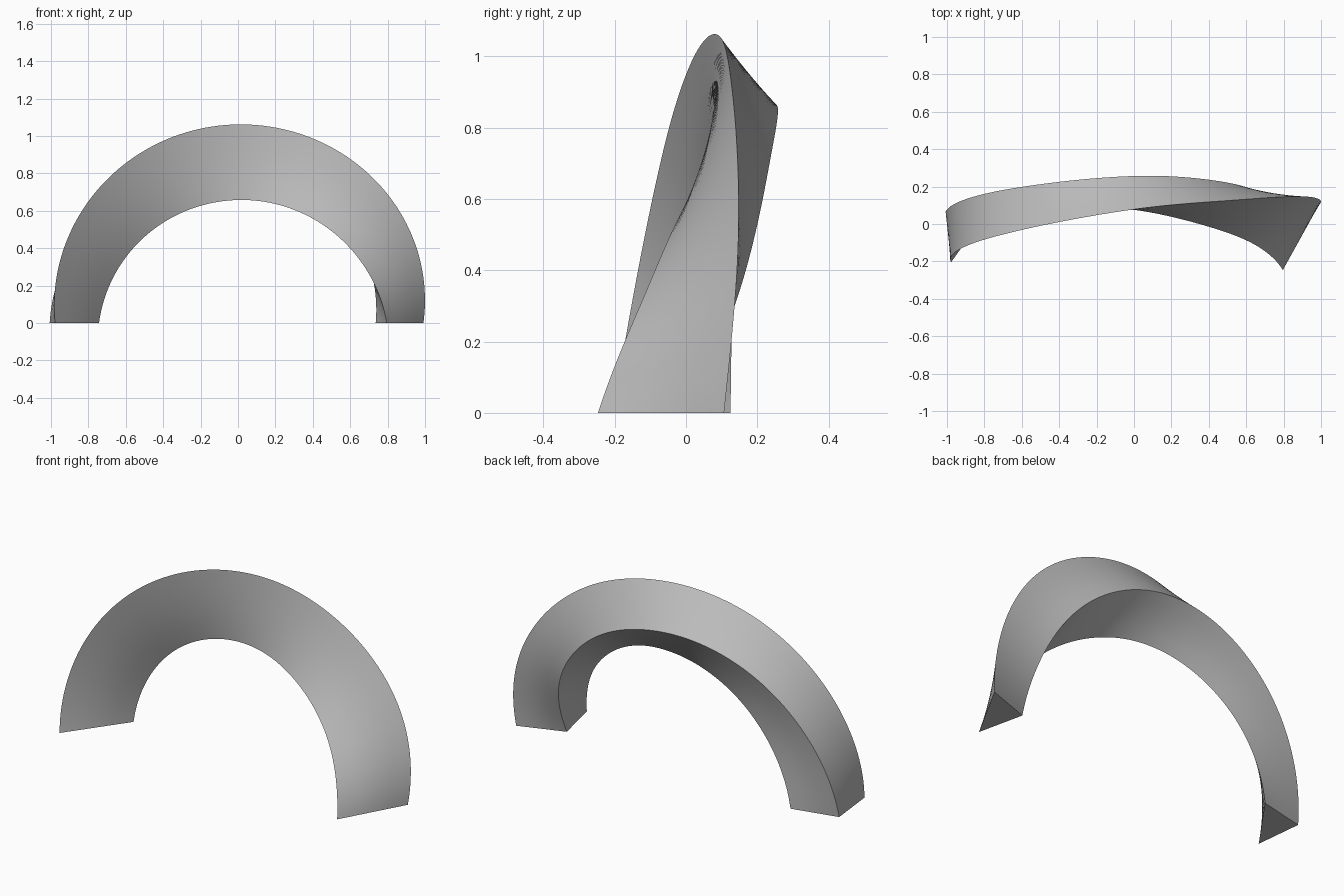
import bpy, bmesh, math
from mathutils import Vector

if "Cube" in bpy.data.objects:
    bpy.data.objects.remove(bpy.data.objects["Cube"])

STEPS = 120      # sections along the arch
ROWS = 4         # subdivisions across each face of the section
HALF = 0.202     # half of the section's long side
DEPTH = 0.18     # height of the section above the long side

# Twist in degrees and sideways offset along the arch, by sweep angle
KEYS = [(0, 61, -0.07), (30, 39, 0.02), (60, 19, 0.063),
        (90, 1, 0.077), (135, -27, 0.028), (180, -54.5, -0.04)]


def key_value(angle, column):
    """Smooth cubic interpolation through the keys."""
    def slope(i):
        a, b = KEYS[max(i - 1, 0)], KEYS[min(i + 1, len(KEYS) - 1)]
        return (b[column] - a[column]) / (b[0] - a[0])
    i = 0
    while i < len(KEYS) - 2 and angle > KEYS[i + 1][0]:
        i += 1
    a, b = KEYS[i], KEYS[i + 1]
    h = b[0] - a[0]
    s = (angle - a[0]) / h
    return ((2*s**3 - 3*s**2 + 1) * a[column] + (s**3 - 2*s**2 + s) * h * slope(i)
            + (3*s**2 - 2*s**3) * b[column] + (s**3 - s**2) * h * slope(i + 1))


def section(angle):
    """Points of the twisted triangular section at a sweep angle."""
    t, twist = math.radians(angle), math.radians(key_value(angle, 1))
    radial = Vector((math.cos(t), 0, max(math.sin(t), 0)))
    centre = Vector((0.0165 + 0.877 * radial.x, key_value(angle, 2), 0.86 * radial.z))
    along = radial * math.cos(twist) + Vector((0, math.sin(twist), 0))
    across = radial * -math.sin(twist) + Vector((0, math.cos(twist), 0))
    corners = [centre + along * HALF, centre - along * HALF, centre + across * DEPTH]
    return [corners[k].lerp(corners[(k + 1) % 3], j / ROWS)
            for k in range(3) for j in range(ROWS)]


# Twisted arch: triangular sections swept from foot to foot
bm = bmesh.new()
rings = [[bm.verts.new(p) for p in section(180 * i / STEPS)] for i in range(STEPS + 1)]
count = 3 * ROWS
for a, b in zip(rings, rings[1:]):
    for j in range(count):
        k = (j + 1) % count
        bm.faces.new((a[j], a[k], b[k], b[j]))

# Flat feet
bm.faces.new(rings[0])
bm.faces.new(rings[-1])
bmesh.ops.recalc_face_normals(bm, faces=bm.faces)

mesh = bpy.data.meshes.new("twisted_arch")
bm.to_mesh(mesh)
bm.free()
arch = bpy.data.objects.new("twisted_arch", mesh)
bpy.context.collection.objects.link(arch)

# Single grey finish
grey = bpy.data.materials.new("plain grey")
grey.diffuse_color = (0.5, 0.5, 0.5, 1)
grey.use_nodes = True
grey.node_tree.nodes["Principled BSDF"].inputs["Base Color"].default_value = grey.diffuse_color
mesh.materials.append(grey)

bpy.context.view_layer.objects.active = arch
arch.select_set(True)
bpy.ops.object.shade_smooth_by_angle(angle=math.radians(30))
